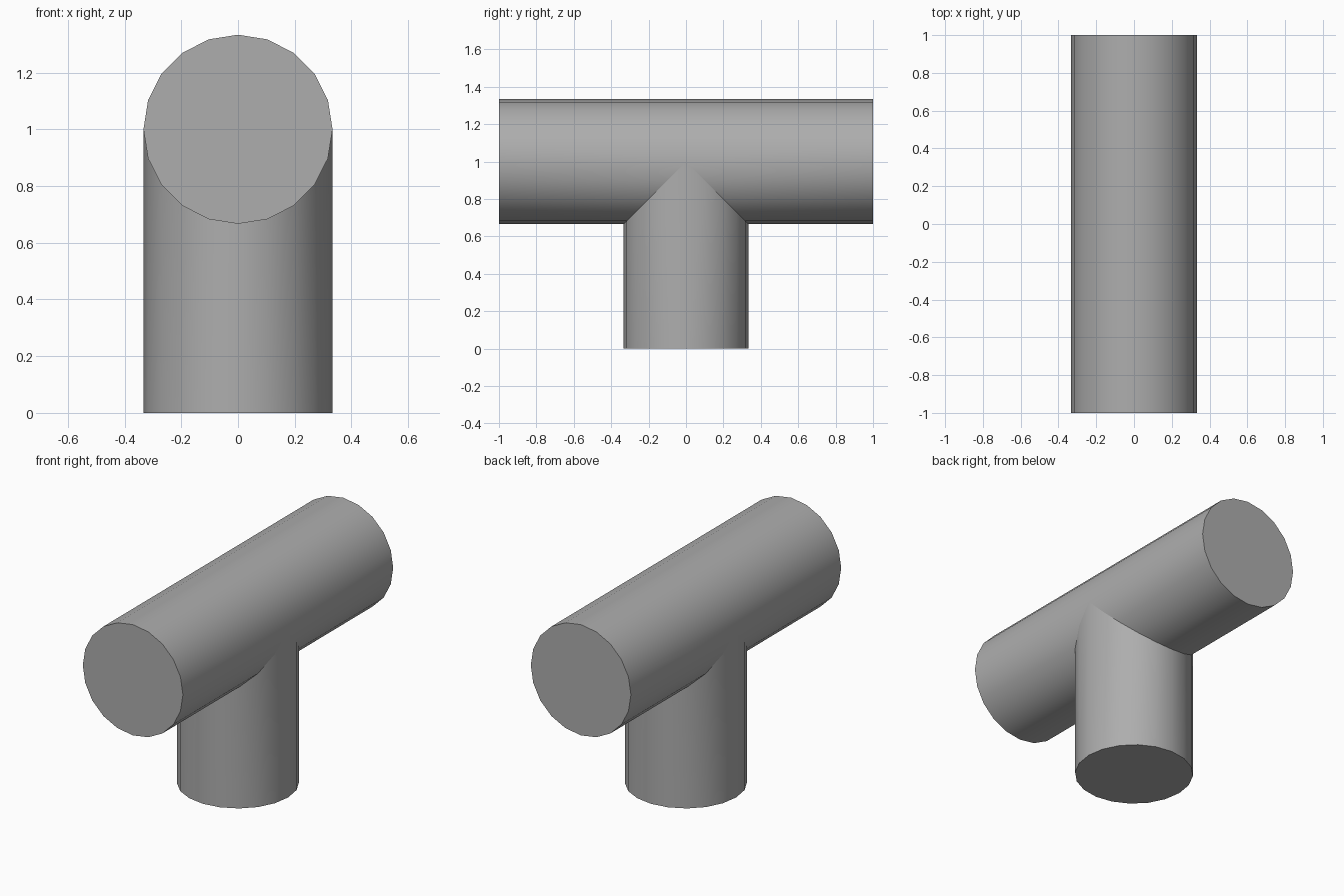
import bpy
import bmesh
from math import sin, cos, pi

if "Cube" in bpy.data.objects:
    bpy.data.objects.remove(bpy.data.objects["Cube"])

SIDES = 20
HALF = SIDES // 2
RADIUS = 1 / 3
AXIS_Z = 1.0
HALF_LENGTH = 1.0

grey = bpy.data.materials.new("plain grey")
grey.use_nodes = True
colour = (0.42, 0.42, 0.42, 1)
grey.diffuse_color = colour
grey.node_tree.nodes["Principled BSDF"].inputs["Base Color"].default_value = colour

bm = bmesh.new()
turns = [(RADIUS * cos(2 * pi * i / SIDES), RADIUS * sin(2 * pi * i / SIDES))
         for i in range(SIDES)]

# End rings of the crossbar and foot ring of the stem
front = [bm.verts.new((x, -HALF_LENGTH, AXIS_Z + s)) for x, s in turns]
back = [bm.verts.new((x, HALF_LENGTH, AXIS_Z + s)) for x, s in turns]
foot = [bm.verts.new((x, y, 0)) for x, y in turns]

# Mitred ring where the stem meets the underside of the crossbar
join = [bm.verts.new((x, y, AXIS_Z - abs(y))) for x, y in turns]


def wall(*verts):
    bm.faces.new(verts).smooth = True


for i in range(SIDES):
    j = (i + 1) % SIDES
    # Stem wall
    wall(foot[i], foot[j], join[j], join[i])
    if i < HALF:
        # Upper half of the crossbar, taking in the tips of the mitre
        loop = [front[i], front[j], back[j], back[i]]
        if j == HALF:
            loop.insert(2, join[HALF])
        if i == 0:
            loop.append(join[0])
        wall(*loop)
    else:
        # Lower half of the crossbar, before and behind the stem
        wall(front[i], front[j], join[j], join[i])
        m, n = (SIDES - i) % SIDES, (SIDES - j) % SIDES
        wall(join[m], join[n], back[j], back[i])

# Flat caps
for ring in (front, back, foot):
    bm.faces.new(ring)

# Crisp edges around the caps and along the mitre
for ring in (front, back, foot, join):
    for a, b in zip(ring, ring[1:] + ring[:1]):
        bm.edges.get((a, b)).smooth = False

bmesh.ops.recalc_face_normals(bm, faces=bm.faces)
mesh = bpy.data.meshes.new("tee_pipe")
bm.to_mesh(mesh)
bm.free()
mesh.materials.append(grey)
tee = bpy.data.objects.new("tee_pipe", mesh)
bpy.context.collection.objects.link(tee)
